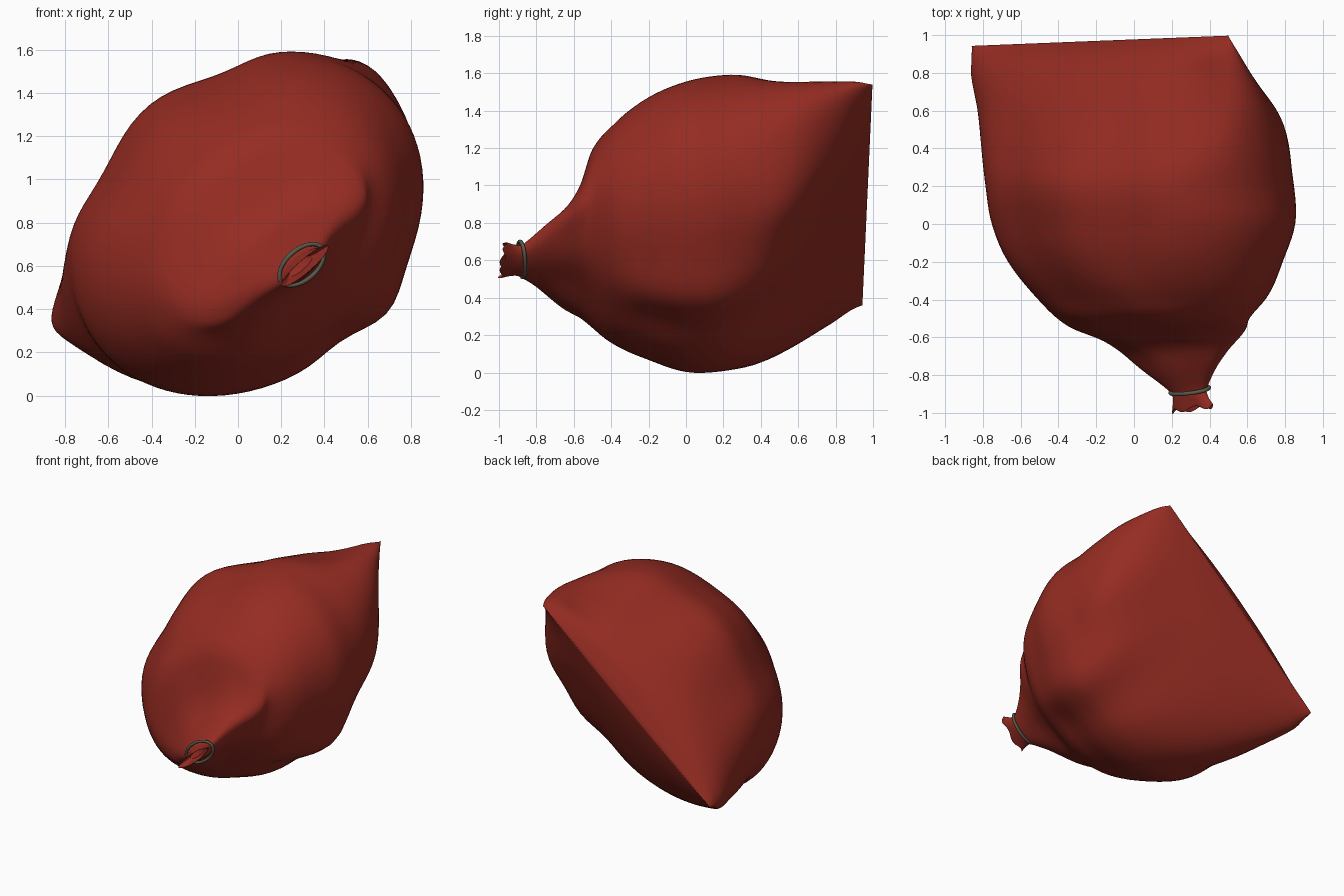
import bpy, bmesh
from math import sin, cos, pi, radians, exp
from mathutils import Vector

if "Cube" in bpy.data.objects:
    bpy.data.objects.remove(bpy.data.objects["Cube"])


def material(name, rgb):
    mat = bpy.data.materials.new(name)
    mat.use_nodes = True
    mat.diffuse_color = (*rgb, 1)
    bsdf = mat.node_tree.nodes["Principled BSDF"]
    bsdf.inputs["Base Color"].default_value = (*rgb, 1)
    bsdf.inputs["Roughness"].default_value = 0.8
    return mat


red_cloth = material("red cloth", (0.3, 0.025, 0.016))
grey_cord = material("grey cord", (0.1, 0.1, 0.07))

# The sack is flattened along a diagonal that the back seam and the mouth share
LONG = Vector((cos(radians(41)), 0, sin(radians(41))))
SHORT = Vector((-LONG.z, 0, LONG.x))

# Cross-sections from mouth to seam: y, centre x, centre z, half length, half width
SECTIONS = [
    (-0.90, 0.29, 0.60, 0.07, 0.02),
    (-0.98, 0.31, 0.60, 0.14, 0.03),
    (-0.93, 0.30, 0.60, 0.12, 0.04),
    (-0.88, 0.29, 0.60, 0.12, 0.05),
    (-0.70, 0.23, 0.64, 0.32, 0.13),
    (-0.59, 0.20, 0.675, 0.46, 0.25),
    (-0.52, 0.13, 0.73, 0.55, 0.41),
    (-0.40, 0.10, 0.74, 0.67, 0.51),
    (-0.20, 0.06, 0.77, 0.80, 0.62),
    (0.00, 0.05, 0.78, 0.88, 0.69),
    (0.20, 0.03, 0.80, 0.89, 0.71),
    (0.40, 0.00, 0.82, 0.92, 0.63),
    (0.60, -0.05, 0.86, 0.94, 0.48),
    (0.80, -0.13, 0.91, 0.94, 0.27),
    (0.90, -0.16, 0.94, 0.92, 0.14),
    (0.97, -0.18, 0.95, 0.90, 0.004),
]

# Slumped cloth: direction, spread (degrees), amount
BELLY_DENTS = [(65, 15, -0.08), (115, 17, -0.08), (267, 10, -0.03), (286, 11, 0.07)]
BACK_DENTS = [(35, 16, -0.2), (315, 20, 0.28)]


def spline(rows, steps):
    """Smooth curve through all rows."""
    rows = [Vector(r) for r in rows]
    out = []
    for i in range(len(rows) - 1):
        p, q = rows[i], rows[i + 1]
        before, after = rows[max(i - 1, 0)], rows[min(i + 2, len(rows) - 1)]
        # Tangents scaled to the row spacing, so uneven rows stay smooth
        gap = abs(q[0] - p[0])
        m = (q - before) * gap / max(gap + abs(p[0] - before[0]), 0.001)
        n = (after - p) * gap / max(gap + abs(after[0] - q[0]), 0.001)
        for k in range(steps):
            t = k / steps
            out.append(p * (1 + 2 * t**3 - 3 * t**2) + q * (3 * t**2 - 2 * t**3)
                       + m * (t**3 - 2 * t**2 + t) + n * (t**3 - t**2))
    return out + [rows[-1]]


def ramp(value, low, high):
    t = min(max((value - low) / (high - low), 0), 1)
    return t * t * (3 - 2 * t)


def slump(dents, degrees):
    return sum(amount * exp(-((degrees - angle) / spread) ** 2)
               for angle, spread, amount in dents)


def finish(name, bm, mat, angle):
    bmesh.ops.recalc_face_normals(bm, faces=bm.faces)
    mesh = bpy.data.meshes.new(name)
    bm.to_mesh(mesh)
    bm.free()
    obj = bpy.data.objects.new(name, mesh)
    bpy.context.collection.objects.link(obj)
    mesh.materials.append(mat)
    bpy.ops.object.select_all(action="DESELECT")
    obj.select_set(True)
    bpy.context.view_layer.objects.active = obj
    bpy.ops.object.shade_smooth_by_angle(angle=radians(angle))


def loft(rings, closed=False):
    bm = bmesh.new()
    loops = [[bm.verts.new(p) for p in ring] for ring in rings]
    count = len(loops[0])
    pairs = list(zip(loops, loops[1:]))
    if closed:
        pairs.append((loops[-1], loops[0]))
    for a, b in pairs:
        for i in range(count):
            j = (i + 1) % count
            bm.faces.new((a[i], a[j], b[j], b[i]))
    if not closed:
        bm.faces.new(loops[0])
        bm.faces.new(loops[-1])
    return bm


# Sack body with a pinched neck, a slumped belly and a tilted seam
SIDES = 90
rings = []
for y, cx, cz, length, width in spline(SECTIONS, 5):
    gather = 1 - ramp(y, -0.75, -0.3)
    pinch = gather * ramp(y, -0.8, -0.6)
    belly = ramp(y, -0.5, -0.15) * (1 - ramp(y, 0.45, 0.9))
    back = ramp(y, 0.25, 0.65) * (1 - ramp(y, 0.75, 0.97))
    rim = 1 - ramp(y, -0.99, -0.9)
    tilt = 0.03 * ramp(y, 0.2, 0.95) + 0.1 * gather
    ring = []
    for i in range(SIDES):
        a, degrees = 2 * pi * i / SIDES, 360 * i / SIDES
        fold = (1 + pinch * 0.06 * cos(6 * a + 1) + belly * slump(BELLY_DENTS, degrees)
                + back * slump(BACK_DENTS, degrees))
        u, v = length * cos(a), width * sin(a) * fold
        if v < 0:
            v *= 1 - 0.4 * pinch
        v -= 0.05 * pinch
        point = Vector((cx, y + tilt * u + 0.012 * rim * cos(5 * a), cz))
        ring.append(point + LONG * u + SHORT * v)
    rings.append(ring)
finish("sack", loft(rings), red_cloth, 60)

# Cord tied round the neck
centre = Vector((0.295, -0.88, 0.605))
cord = []
for i in range(48):
    a = 2 * pi * i / 48
    spoke = LONG * cos(a) * 0.122 + SHORT * sin(a) * 0.07
    lean = Vector((0, 0.005 * cos(a) - 0.02 * sin(a), 0))
    out = spoke.normalized()
    cord.append([centre + spoke + lean + 0.011 * (out * cos(b) + Vector((0, sin(b), 0)))
                 for b in (2 * pi * k / 10 for k in range(10))])
finish("neck_cord", loft(cord, closed=True), grey_cord, 60)
